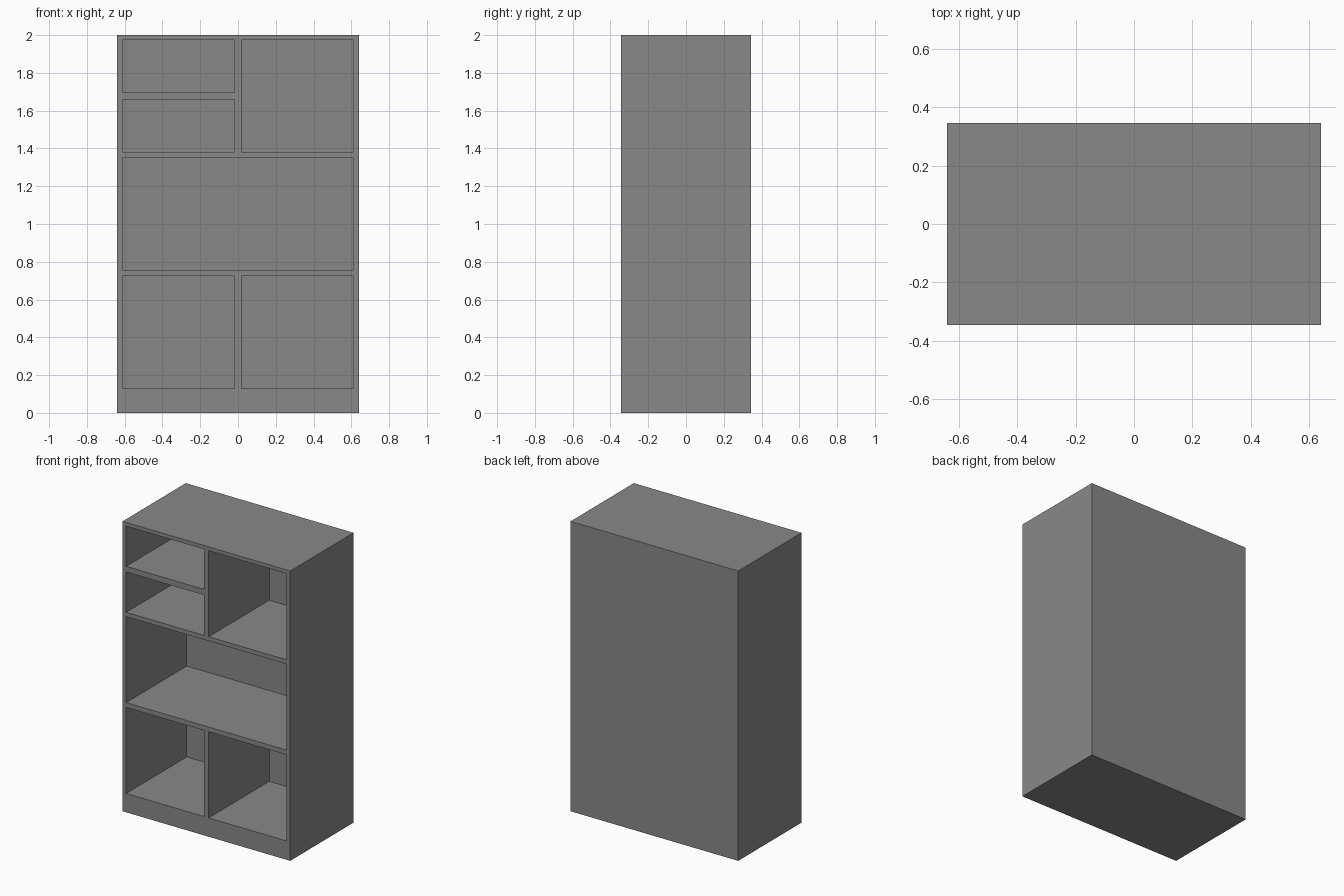
import bpy
from mathutils import Vector

default = bpy.data.objects.get("Cube")
if default:
    bpy.data.objects.remove(default, do_unlink=True)

WIDTH, DEPTH, HEIGHT = 1.28, 0.69, 2.0
SIDE = 0.612         # inner face of the side walls
DIVIDER = 0.018      # half thickness of the upright dividers
BACK = 0.03          # back panel thickness


def box(name, low, high):
    """Axis-aligned box between two corners."""
    low, high = Vector(low), Vector(high)
    bpy.ops.mesh.primitive_cube_add(size=1, location=(low + high) / 2)
    obj = bpy.context.object
    obj.name = name
    obj.scale = high - low
    bpy.ops.object.transform_apply(location=True, rotation=False, scale=True)
    return obj


# Grey finish
grey = bpy.data.materials.new("grey")
grey.use_nodes = True
colour = (0.25, 0.25, 0.25, 1)
grey.diffuse_color = colour
shader = next(n for n in grey.node_tree.nodes if n.type == 'BSDF_PRINCIPLED')
shader.inputs["Base Color"].default_value = colour

# Solid cabinet body
cabinet = box("bookcase", (-WIDTH / 2, -DEPTH / 2, 0), (WIDTH / 2, DEPTH / 2, HEIGHT))
cabinet.data.materials.append(grey)

# Open compartments: x range and z range of each
right, left, full = (-SIDE, -DIVIDER), (DIVIDER, SIDE), (-SIDE, SIDE)
compartments = {
    "upper_right_top": (right, (1.697, 1.974)),
    "upper_right_bottom": (right, (1.38, 1.658)),
    "upper_left": (left, (1.38, 1.974)),
    "middle": (full, (0.757, 1.35)),
    "lower_right": (right, (0.13, 0.724)),
    "lower_left": (left, (0.13, 0.724)),
}
for name, (xs, zs) in compartments.items():
    cutter = box(name + "_cutter", (xs[0], -DEPTH / 2 - 0.1, zs[0]),
                 (xs[1], DEPTH / 2 - BACK, zs[1]))
    cutter.hide_render = True
    cutter.data.materials.append(grey)
    cut = cabinet.modifiers.new(name, 'BOOLEAN')
    cut.operation = 'DIFFERENCE'
    cut.solver = 'EXACT'
    cut.object = cutter
    bpy.context.view_layer.objects.active = cabinet
    bpy.ops.object.modifier_apply(modifier=cut.name)
    bpy.data.objects.remove(cutter, do_unlink=True)
